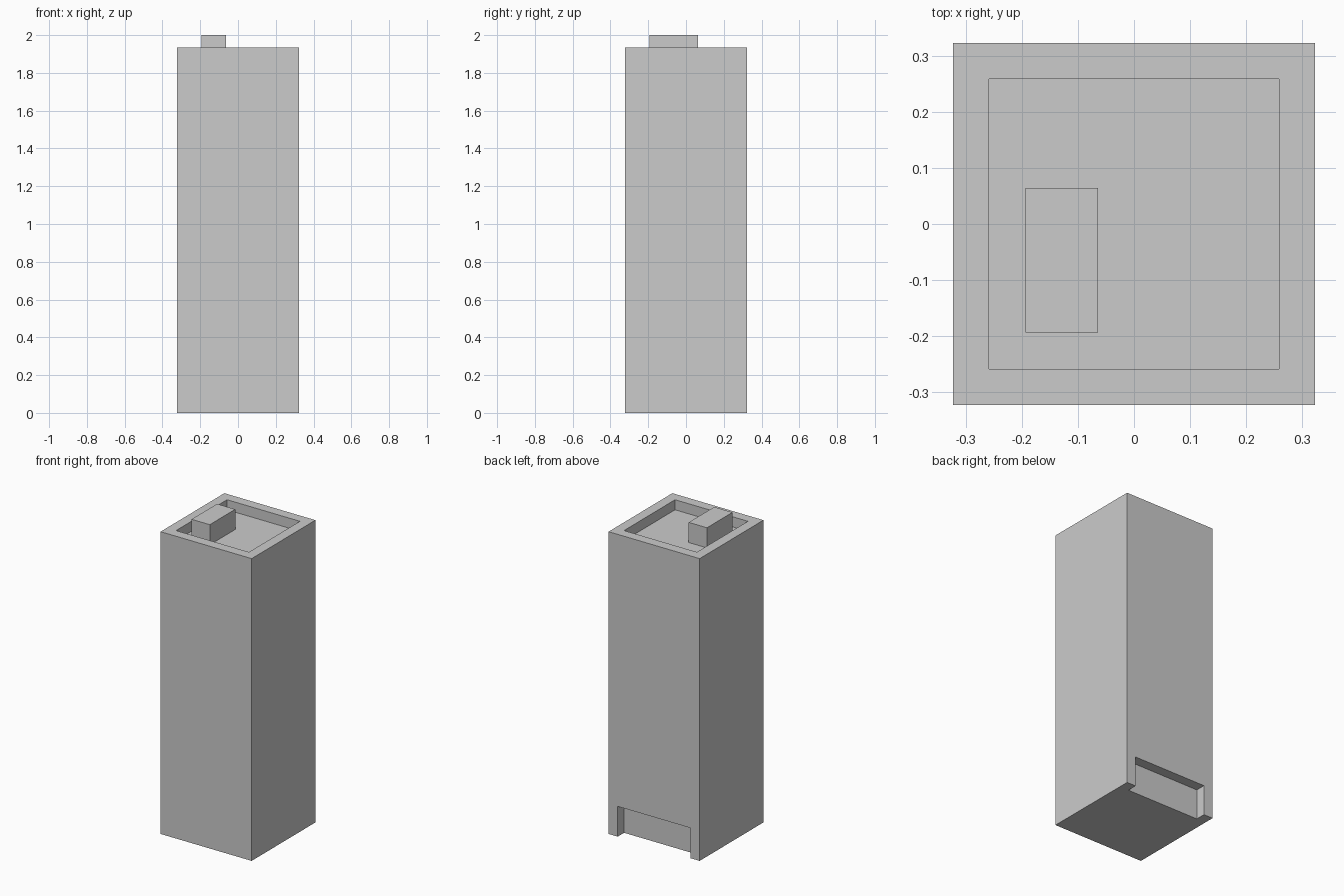
import bpy

if "Cube" in bpy.data.objects:
    bpy.data.objects.remove(bpy.data.objects["Cube"])

U = 2 / 31  # module: the whole model sits on this grid


def box(name, lo, hi):
    """Box between two corners given in modules."""
    size = [(b - a) * U for a, b in zip(lo, hi)]
    mid = [(a + b) / 2 * U for a, b in zip(lo, hi)]
    bpy.ops.mesh.primitive_cube_add(size=1, location=mid)
    ob = bpy.context.object
    ob.name = ob.data.name = name
    ob.scale = size
    bpy.ops.object.transform_apply(location=False, rotation=False, scale=True)
    return ob


def cut(target, cutter):
    """Subtract cutter from target and remove the cutter."""
    cutter.hide_render = True
    mod = target.modifiers.new("cut", "BOOLEAN")
    mod.operation = "DIFFERENCE"
    mod.solver = "EXACT"
    mod.object = cutter
    bpy.context.view_layer.objects.active = target
    bpy.ops.object.modifier_apply(modifier=mod.name)
    bpy.data.objects.remove(cutter)


# Tower body
tower = box("tower_body", (-5, -5, 0), (5, 5, 30))

# Sunken roof behind a parapet
cut(tower, box("roof_cutter", (-4, -4, 29), (4, 4, 31)))

# Wide entrance recess at the bottom of the back
cut(tower, box("entrance_cutter", (-4, 4, -1), (4, 6, 3)))

# Rooftop block standing on the sunken roof
box("rooftop_block", (-3, -3, 29), (-1, 1, 31))
